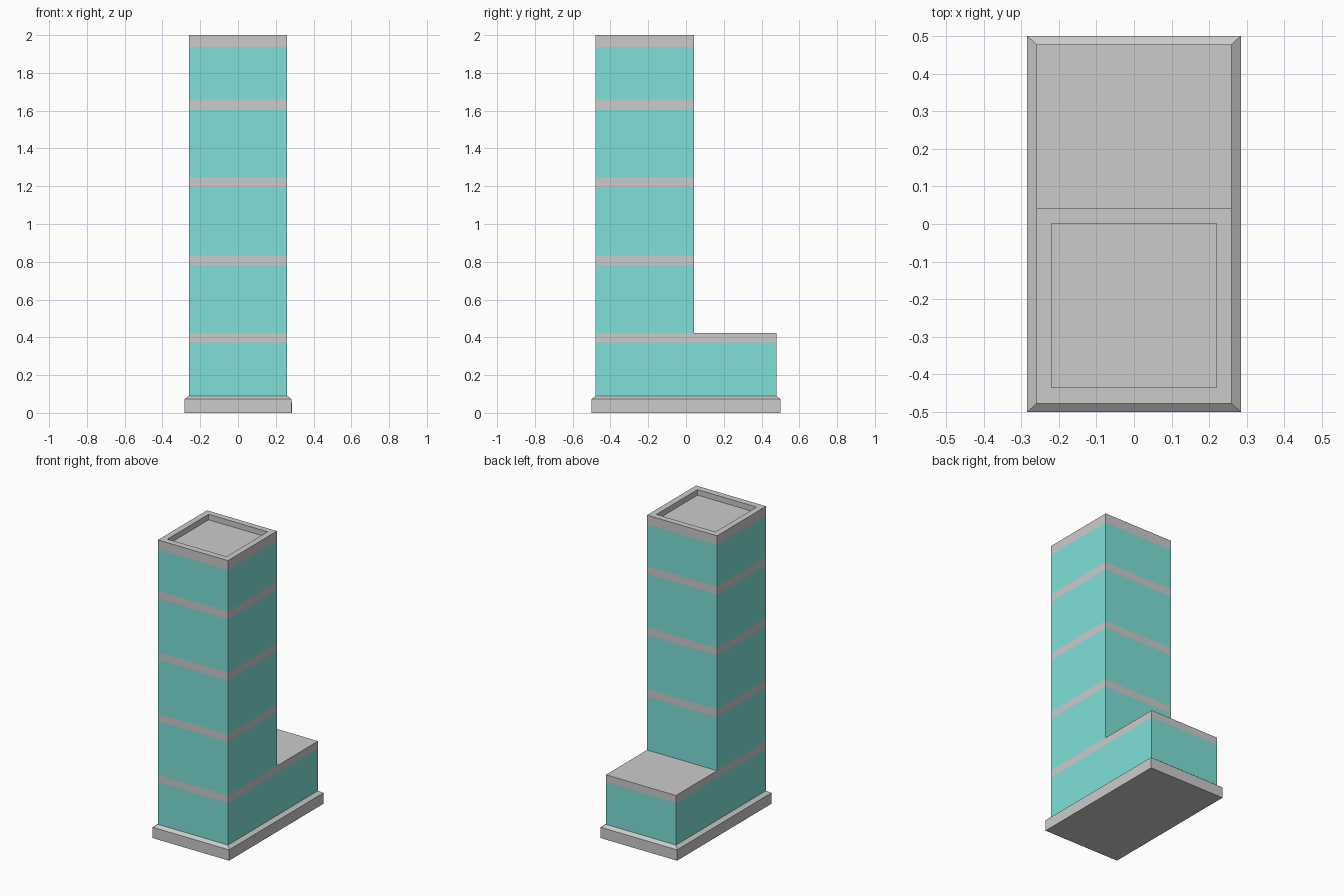
import bpy
import bmesh

if "Cube" in bpy.data.objects:
    bpy.data.objects.remove(bpy.data.objects["Cube"])


def material(name, rgb):
    mat = bpy.data.materials.new(name)
    mat.diffuse_color = (*rgb, 1.0)
    mat.use_nodes = True
    mat.node_tree.nodes["Principled BSDF"].inputs["Base Color"].default_value = mat.diffuse_color
    return mat


def finish(bm, name, mats=()):
    bmesh.ops.recalc_face_normals(bm, faces=bm.faces)
    mesh = bpy.data.meshes.new(name)
    bm.to_mesh(mesh)
    bm.free()
    for mat in mats:
        mesh.materials.append(mat)
    obj = bpy.data.objects.new(name, mesh)
    bpy.context.collection.objects.link(obj)
    return obj


def ring(bm, outline, z):
    return [bm.verts.new((x, y, z)) for x, y in outline]


def bridge(bm, low, high, slot=0):
    n = len(low)
    for i in range(n):
        j = (i + 1) % n
        bm.faces.new((low[i], low[j], high[j], high[i])).material_index = slot


def rect(w, y0, y1):
    return [(-w, y0), (w, y0), (w, y1), (-w, y1)]


concrete = material("concrete", (0.8, 0.8, 0.8))
glass = material("teal_glass", (0.21, 0.75, 0.69))
dark = material("dark_grey", (0.56, 0.56, 0.56))

W, FRONT, MID, BACK = 0.26, -0.478, 0.042, 0.478
CONCRETE, GLASS = 0, 1

# Plinth with a sloped upper edge
bm = bmesh.new()
bottom = ring(bm, rect(0.284, -0.5, 0.5), 0.0)
lip = ring(bm, rect(0.284, -0.5, 0.5), 0.073)
top = ring(bm, rect(W, FRONT, BACK), 0.09)
bm.faces.new(bottom)
bridge(bm, bottom, lip)
bridge(bm, lip, top)
bm.faces.new(top)
finish(bm, "plinth", [concrete])

# Building: long ground storey, its footprint split where the tower ends
bm = bmesh.new()
tower = rect(W, FRONT, MID)
podium = tower[:3] + [(W, BACK), (-W, BACK)] + tower[3:]
current = ring(bm, podium, 0.09)
for z, slot in ((0.373, GLASS), (0.423, CONCRETE)):
    upper = ring(bm, podium, z)
    bridge(bm, current, upper, slot)
    current = upper

# Terrace roof behind the tower
bm.faces.new(current[2:])
current = current[:3] + current[5:]

# Tower storeys: glass with flush concrete bands
levels = [0.784, 0.834, 1.197, 1.247, 1.607, 1.659, 1.937, 2.0]
for i, z in enumerate(levels):
    upper = ring(bm, tower, z)
    bridge(bm, current, upper, CONCRETE if i % 2 else GLASS)
    current = upper

# Parapet rim and sunken roof
inner = rect(W - 0.041, FRONT + 0.043, MID - 0.041)
rim = ring(bm, inner, 2.0)
floor = ring(bm, inner, 1.963)
bridge(bm, current, rim)
bridge(bm, rim, floor)
bm.faces.new(floor)
finish(bm, "building", [concrete, glass])

# Small door on the right side of the plinth
bm = bmesh.new()
bmesh.ops.create_cube(bm, size=1.0)
bmesh.ops.scale(bm, vec=(0.01, 0.04, 0.055), verts=bm.verts)
bmesh.ops.translate(bm, vec=(0.28, -0.22, 0.0275), verts=bm.verts)
finish(bm, "door", [dark])
